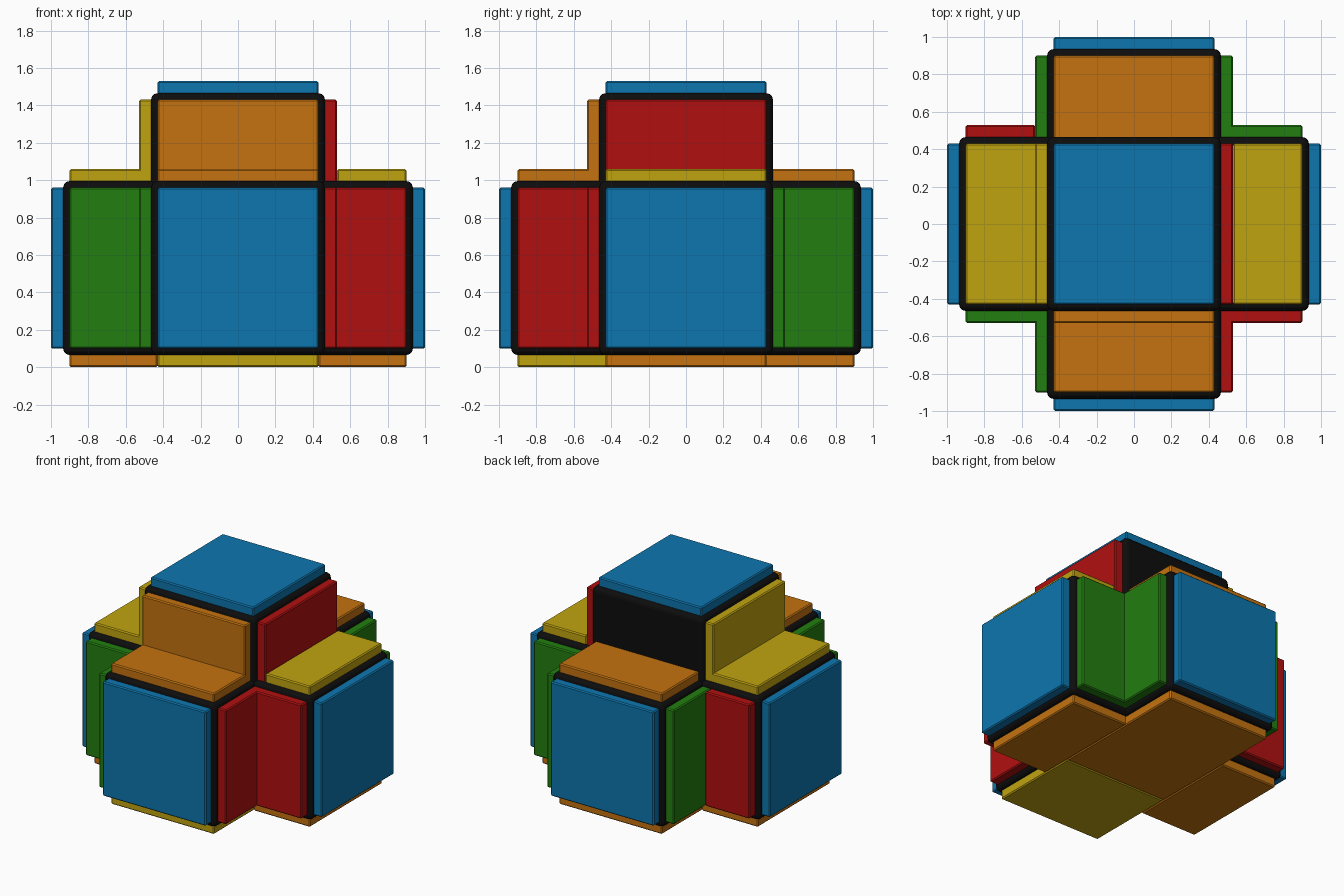
import bpy
import bmesh
from mathutils import Vector

if "Cube" in bpy.data.objects:
    bpy.data.objects.remove(bpy.data.objects["Cube"], do_unlink=True)


def material(name, rgb):
    m = bpy.data.materials.new(name)
    m.use_nodes = True
    m.diffuse_color = (*rgb, 1)
    m.node_tree.nodes["Principled BSDF"].inputs["Base Color"].default_value = (*rgb, 1)
    return m


BLACK = material("black", (.004, .004, .004))
BLUE = material("blue", (.004, .18, .43))
ORANGE = material("orange", (.55, .17, .005))
YELLOW = material("yellow", (.53, .37, .005))
RED = material("red", (.44, .005, .005))
GREEN = material("green", (.016, .21, .005))

CENTRE = Vector((0, 0, .53))
HALF = .465     # half width of a black arm
REACH = .935    # black arm tip
PLATE = .43     # half width of a coloured plate
OUT = .53       # outer surface of the side plates
X, Y, Z = range(3)


def box(name, lo, hi, mat, bevel=.008, segments=1):
    """Bevelled box given by two corners measured from the core centre."""
    lo, hi = Vector(lo), Vector(hi)
    size, mid = hi - lo, (lo + hi) / 2
    bm = bmesh.new()
    bmesh.ops.create_cube(bm, size=1)
    for v in bm.verts:
        v.co = Vector(a * b for a, b in zip(v.co, size))
    bmesh.ops.bevel(bm, geom=bm.edges[:], offset=bevel, segments=segments,
                    profile=.5, affect='EDGES')
    mesh = bpy.data.meshes.new(name)
    bm.to_mesh(mesh)
    bm.free()
    mesh.materials.append(mat)
    ob = bpy.data.objects.new(name, mesh)
    ob.location = CENTRE + mid
    bpy.context.collection.objects.link(ob)
    return ob


def span(name, ranges, mat, **kw):
    """Box from a range per axis, each range in either order."""
    box(name, [min(r) for r in ranges], [max(r) for r in ranges], mat, **kw)


# Black arms crossing at the core; the upright one only rises
for axis, name in ((X, "side_arms"), (Y, "front_back_arms"), (Z, "top_arm")):
    ranges = [(-HALF, HALF)] * 3
    ranges[axis] = (-HALF if axis == Z else -REACH, REACH)
    span(name, ranges, BLACK, bevel=.035, segments=3)

# Blue plate on the end of each arm
ARMS = {"left": (X, 1), "right": (X, -1), "back": (Y, 1), "front": (Y, -1), "top": (Z, 1)}
for name, (axis, sign) in ARMS.items():
    ranges = [(-PLATE, PLATE)] * 3
    ranges[axis] = (sign * .91, sign)
    span(name + "_end_plate", ranges, BLUE)

# Coloured plates along the arms: arm, direction faced, colour
SIDES = (
    ("front", "left", RED), ("left", "front", RED),
    ("front", "right", GREEN), ("right", "front", GREEN),
    ("back", "left", GREEN), ("left", "back", GREEN),
    ("back", "right", GREEN), ("right", "back", RED),
    ("top", "front", ORANGE), ("front", "top", ORANGE),
    ("top", "right", YELLOW), ("right", "top", YELLOW),
    ("top", "left", RED), ("left", "top", YELLOW),
    ("back", "top", ORANGE),
)
for arm, facing, mat in SIDES:
    axis, sign = ARMS[arm]
    normal, way = ARMS[facing]
    # Where the two colours of a corner differ, one plate butts against the other
    start = OUT if (arm, facing) in (("left", "top"), ("right", "back")) else .45
    ranges = [(-PLATE, PLATE)] * 3
    ranges[axis] = (sign * start, sign * .9)
    ranges[normal] = (way * .44, way * OUT)
    span(f"{arm}_arm_{facing}_plate", ranges, mat)

# Cross of plates underneath
under = (-OUT, -.44)
SPLIT = -.2
for name, sign in (("left", 1), ("right", -1)):
    span(name + "_bottom_plate", [(sign * PLATE, sign * .9), (-PLATE, PLATE), under], ORANGE)
span("back_bottom_plate", [(-PLATE, PLATE), (SPLIT, .9), under], ORANGE)
span("front_bottom_plate", [(-PLATE, PLATE), (-.9, SPLIT), under], YELLOW)
